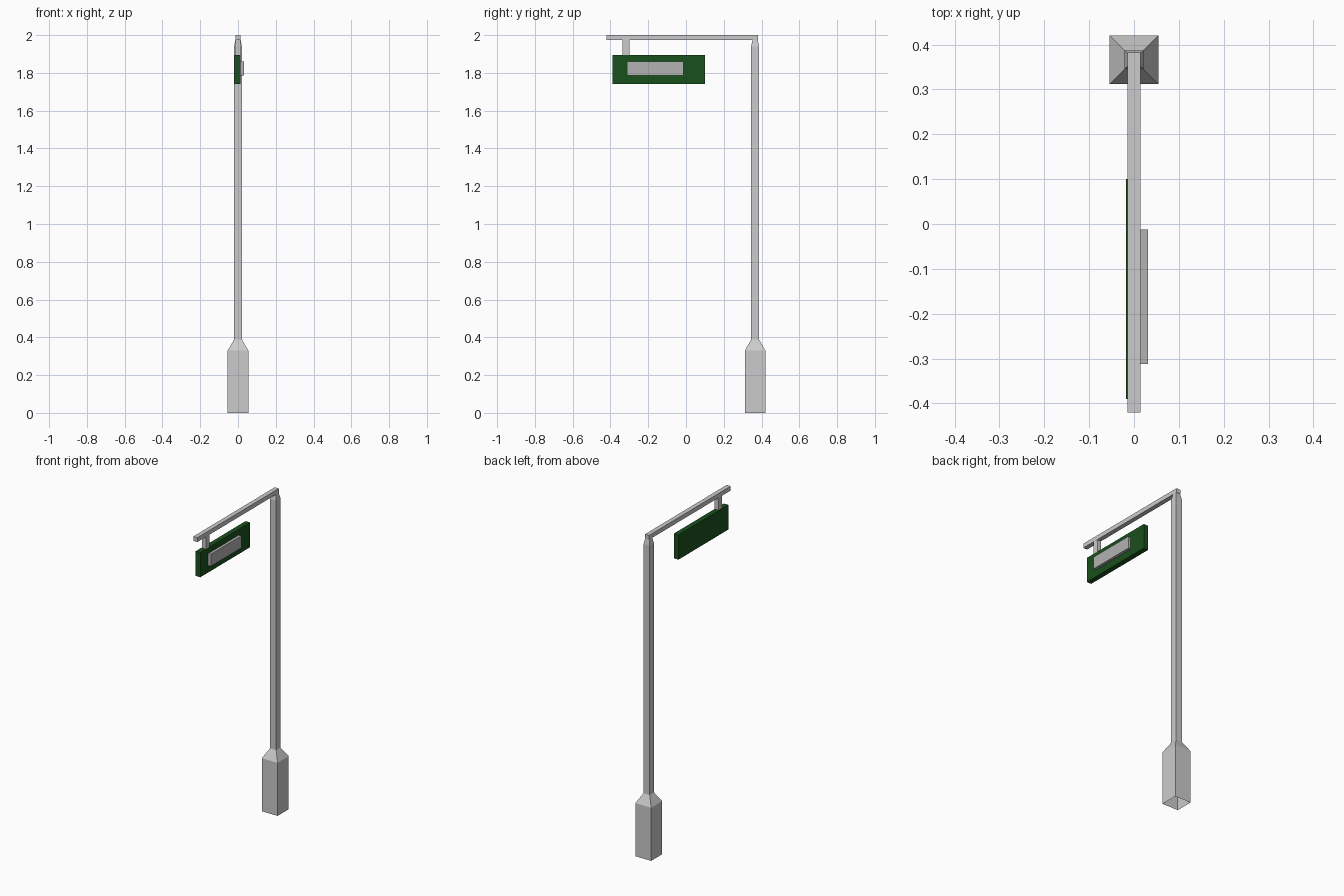
import bpy, bmesh

if "Cube" in bpy.data.objects:
    bpy.data.objects.remove(bpy.data.objects["Cube"])

POLE_Y = 0.366


def finish(name, bm, mat=None):
    bmesh.ops.recalc_face_normals(bm, faces=bm.faces)
    me = bpy.data.meshes.new(name)
    bm.to_mesh(me)
    bm.free()
    ob = bpy.data.objects.new(name, me)
    bpy.context.collection.objects.link(ob)
    if mat:
        me.materials.append(mat)
    return ob


def box(name, x, y, z, mat=None):
    bm = bmesh.new()
    bmesh.ops.create_cube(bm, size=1)
    for v in bm.verts:
        v.co = [lo + (c + 0.5) * (hi - lo) for c, (lo, hi) in zip(v.co, (x, y, z))]
    return finish(name, bm, mat)


def square_loft(name, profile, cap_top=False):
    """Stack square rings given as (half width, z); the bottom stays open."""
    bm = bmesh.new()
    rings = [[bm.verts.new((sx * h, POLE_Y + sy * h, z))
              for sx, sy in ((-1, -1), (1, -1), (1, 1), (-1, 1))] for h, z in profile]
    for a, b in zip(rings, rings[1:]):
        for i in range(4):
            j = (i + 1) % 4
            bm.faces.new((a[i], a[j], b[j], b[i]))
    if cap_top:
        bm.faces.new(rings[-1])
    return finish(name, bm)


def material(name, rgb):
    m = bpy.data.materials.new(name)
    m.diffuse_color = (*rgb, 1)
    m.use_nodes = True
    m.node_tree.nodes["Principled BSDF"].inputs["Base Color"].default_value = m.diffuse_color
    return m


green = material("sign_green", (0.01, 0.08, 0.012))
pale = material("panel_grey", (0.45, 0.45, 0.45))

# Post: wide base, shoulder, shaft and tapered top
square_loft("post", [(0.0545, 0), (0.0545, 0.33), (0.021, 0.388),
                     (0.021, 1.94), (0.014, 1.974)], cap_top=True)

# Overhead arm and hanger
box("arm", (-0.014, 0.014), (-0.42, 0.382), (1.973, 2.0))
box("hanger", (-0.014, 0.013), (-0.335, -0.3), (1.895, 1.973))

# Sign board with raised panel
box("sign_board", (-0.018, 0.0135), (-0.39, 0.1), (1.742, 1.896), green)
box("sign_panel", (0.0135, 0.031), (-0.312, -0.012), (1.785, 1.86), pale)
